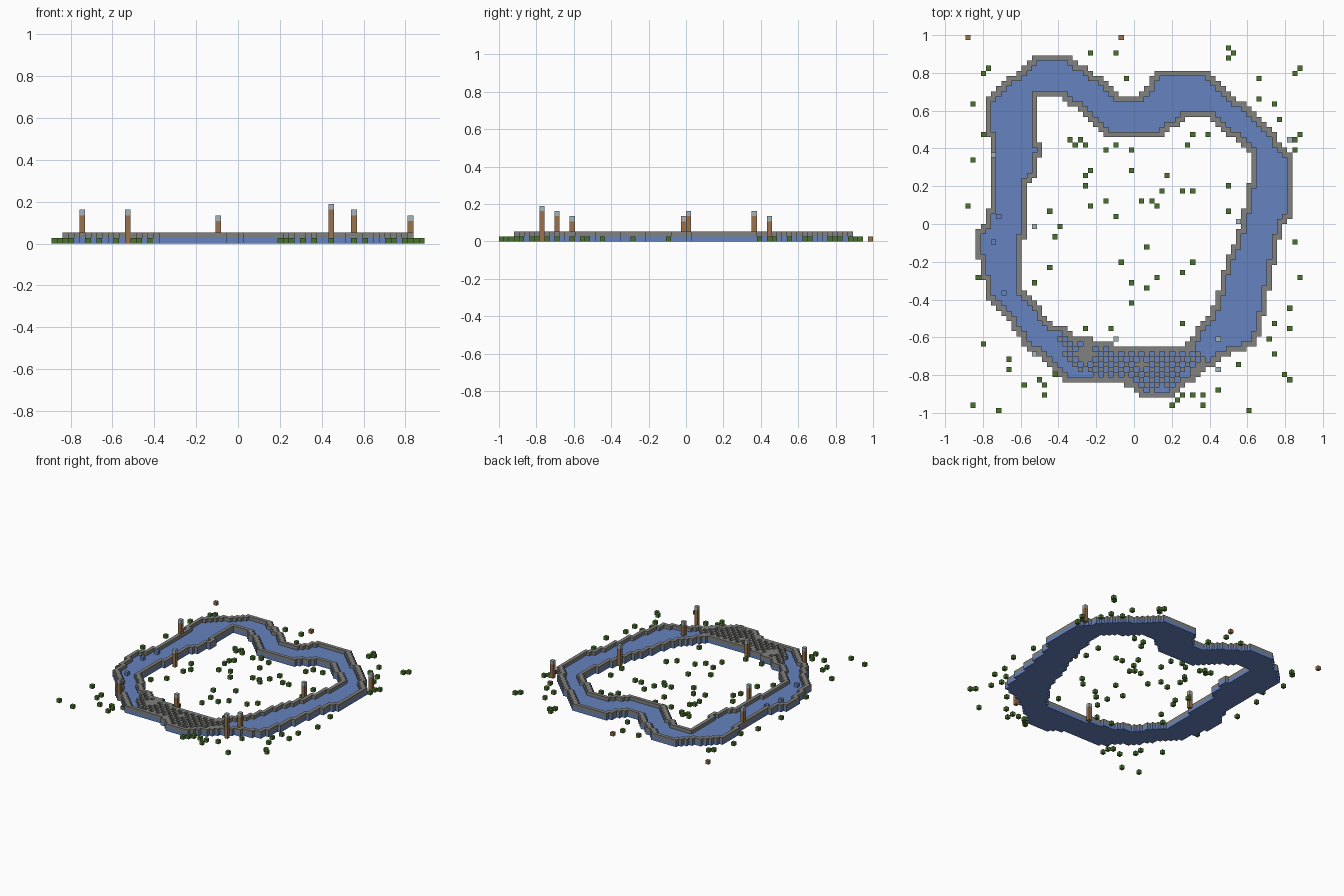
import bpy
import bmesh
from mathutils import Vector

default_cube = bpy.data.objects.get("Cube")
if default_cube:
    bpy.data.objects.remove(default_cube, do_unlink=True)

# Block grid: columns run along x, rows along y, layers along z
COLUMNS, ROWS = 66, 74
BLOCK = 2 / ROWS


def make_material(name, red, green, blue):
    material = bpy.data.materials.new(name)
    material.use_nodes = True
    colour = (red, green, blue, 1)
    material.diffuse_color = colour
    shader = next(n for n in material.node_tree.nodes if n.type == "BSDF_PRINCIPLED")
    shader.inputs["Base Color"].default_value = colour
    shader.inputs["Roughness"].default_value = 0.9
    return material


materials = {
    "water": make_material("water_blue", 0.13, 0.23, 0.53),
    "stone": make_material("stone_grey", 0.22, 0.22, 0.21),
    "leaf": make_material("leaf_green", 0.07, 0.17, 0.03),
    "wood": make_material("wood_brown", 0.32, 0.17, 0.07),
    "glass": make_material("lamp_pale_blue", 0.38, 0.46, 0.49),
}

# Outlines of the ring-shaped channel, in grid units
outer_bank = [
    (14, 70), (20, 70), (23, 68), (26, 66), (29, 64), (31, 62), (34, 62),
    (36, 65), (38, 67), (47, 67), (50, 65), (54, 61), (58, 58), (61, 54),
    (64, 50), (64, 39), (62, 36), (61, 32), (60, 26), (59, 21), (57, 13),
    (53, 12), (48, 9), (44, 6), (41, 3), (34, 3), (33, 5), (30, 6),
    (20, 6), (16, 10), (13, 12), (11, 14), (8, 19), (4, 23), (3, 29),
    (2, 31), (2, 36), (4, 37), (5, 43), (5, 52), (4, 56), (4, 61),
    (7, 65), (11, 67), (12, 69),
]
inner_bank = [
    (14, 62), (18, 62), (21, 60), (25, 57), (28, 54), (38, 54), (41, 56),
    (44, 58), (47, 58), (50, 56), (52, 54), (55, 52), (56, 50), (56, 47),
    (55, 42), (53, 34), (51, 30), (50, 25), (48, 20), (45, 16), (44, 14),
    (42, 13), (30, 13), (28, 14), (22, 15), (19, 17), (16, 18), (14, 22),
    (11, 24), (11, 30), (12, 37), (12, 44), (14, 47), (15, 53), (14, 54),
]
crossing = [
    (17, 17), (19, 12), (23, 8), (33, 6), (36, 4), (40, 5), (47, 10),
    (45, 13), (30, 15), (22, 16),
]

# Shrub positions: on the island, then on the land around the channel
island_shrubs = [
    (20, 53), (22, 53), (21, 52), (23, 52), (27, 51), (29, 52), (32, 51),
    (24, 47), (23, 46), (23, 44), (32, 47), (27, 41), (24, 40), (17, 34),
    (18, 36), (16, 39), (16, 28), (13, 25), (29, 38), (34, 41), (36, 41),
    (37, 40), (38, 43), (39, 46), (42, 43), (44, 43), (43, 52), (44, 54),
    (47, 54), (51, 44), (51, 39), (35, 32), (30, 29), (37, 26), (35, 24),
    (32, 25), (32, 21), (42, 27), (44, 29), (42, 17), (23, 16), (28, 16),
]
shore_shrubs = [
    (4, 67), (3, 66), (1, 60), (3, 54), (1, 49), (0, 40), (2, 26), (3, 13),
    (8, 10), (8, 8), (11, 5), (14, 6), (15, 5), (15, 3), (17, 7), (1, 1),
    (6, 0), (40, 1), (41, 2), (42, 3), (44, 3), (46, 3), (46, 1), (49, 4),
    (55, 0), (53, 9), (59, 14), (60, 11), (62, 7), (63, 6), (63, 16),
    (63, 20), (60, 17), (65, 26), (64, 33), (64, 51), (64, 53), (65, 54),
    (61, 57), (60, 60), (57, 61), (57, 65), (64, 66), (65, 67), (51, 71),
    (51, 69), (52, 70), (31, 65), (29, 70), (24, 70),
]
stumps = [(0, 73), (30, 73)]
ripples = [(6, 38), (5, 33), (7, 23)]

# Lamp posts: column, row, height in blocks
lamps = [
    (13, 11, 6), (29, 14, 5), (49, 14, 5), (49, 8, 7),
    (63, 53, 5), (53, 37, 6), (13, 36, 5), (5, 50, 6),
]


def inside(outline, x, y):
    """Even-odd test of a point against a closed outline."""
    result = False
    previous = outline[-1]
    for point in outline:
        (ax, ay), (bx, by) = previous, point
        if (ay > y) != (by > y) and x < ax + (y - ay) / (by - ay) * (bx - ax):
            result = not result
        previous = point
    return result


def cells_within(outline):
    return {(c, r) for c in range(COLUMNS) for r in range(ROWS)
            if inside(outline, c + 0.5, r + 0.5)}


def touches_land(cell):
    column, row = cell
    return any((column + dc, row + dr) not in channel
               for dc in (-1, 0, 1) for dr in (-1, 0, 1))


# Every filled block maps to the part and material it belongs to
blocks = {}


def fill(part, material, cells, layer=0):
    for column, row in cells:
        blocks.setdefault((column, row, layer), (part, material))


# Lamp posts with a pale lamp on top
for number, (column, row, height) in enumerate(lamps, start=1):
    for layer in range(height):
        tip = layer == height - 1
        fill(f"lamp_post_{number}", "glass" if tip else "wood", [(column, row)], layer)

# Channel bed with stone kerbs on both banks
channel = cells_within(outer_bank) - cells_within(inner_bank)
kerb = {cell for cell in channel if touches_land(cell)}
fill("channel_water", "water", channel)
fill("bank_kerbs", "stone", kerb, 1)

# Chequered stone crossing, with two solid patches
paved = cells_within(crossing) & channel
solid = {(c, r) for c, r in paved
         if min(abs(c - 34) + abs(r - 9), abs(c - 23) + abs(r - 11)) < 2}
chequer = {(c, r) for c, r in paved if (c + r) % 2 == 0}
fill("stone_crossing", "stone", chequer | solid, 1)
fill("water_ripples", "water", ripples, 1)

# Planting and stumps
fill("island_shrubs", "leaf", island_shrubs)
fill("shore_shrubs", "leaf", shore_shrubs)
fill("tree_stumps", "wood", stumps)


def exposed_face(bm, cell, axis, side):
    """Add the block face that looks along one axis direction."""
    u, v = (axis + 1) % 3, (axis + 2) % 3
    corners = []
    for du, dv in ((0, 0), (1, 0), (1, 1), (0, 1)):
        corner = list(cell)
        corner[axis] += side
        corner[u] += du
        corner[v] += dv
        corners.append(bm.verts.new(
            (Vector(corner) - Vector((COLUMNS / 2, ROWS / 2, 0))) * BLOCK))
    return bm.faces.new(corners if side else corners[::-1])


def build_part(part):
    members = {cell: look for cell, (owner, look) in blocks.items() if owner == part}
    looks = sorted(set(members.values()))
    bm = bmesh.new()
    for cell, look in members.items():
        for axis in range(3):
            for side in (0, 1):
                neighbour = list(cell)
                neighbour[axis] += 1 if side else -1
                if tuple(neighbour) not in blocks:
                    exposed_face(bm, cell, axis, side).material_index = looks.index(look)
    bmesh.ops.remove_doubles(bm, verts=bm.verts, dist=BLOCK / 100)
    mesh = bpy.data.meshes.new(part)
    bm.to_mesh(mesh)
    bm.free()
    for look in looks:
        mesh.materials.append(materials[look])
    bpy.context.collection.objects.link(bpy.data.objects.new(part, mesh))


for part in sorted({owner for owner, look in blocks.values()}):
    build_part(part)
